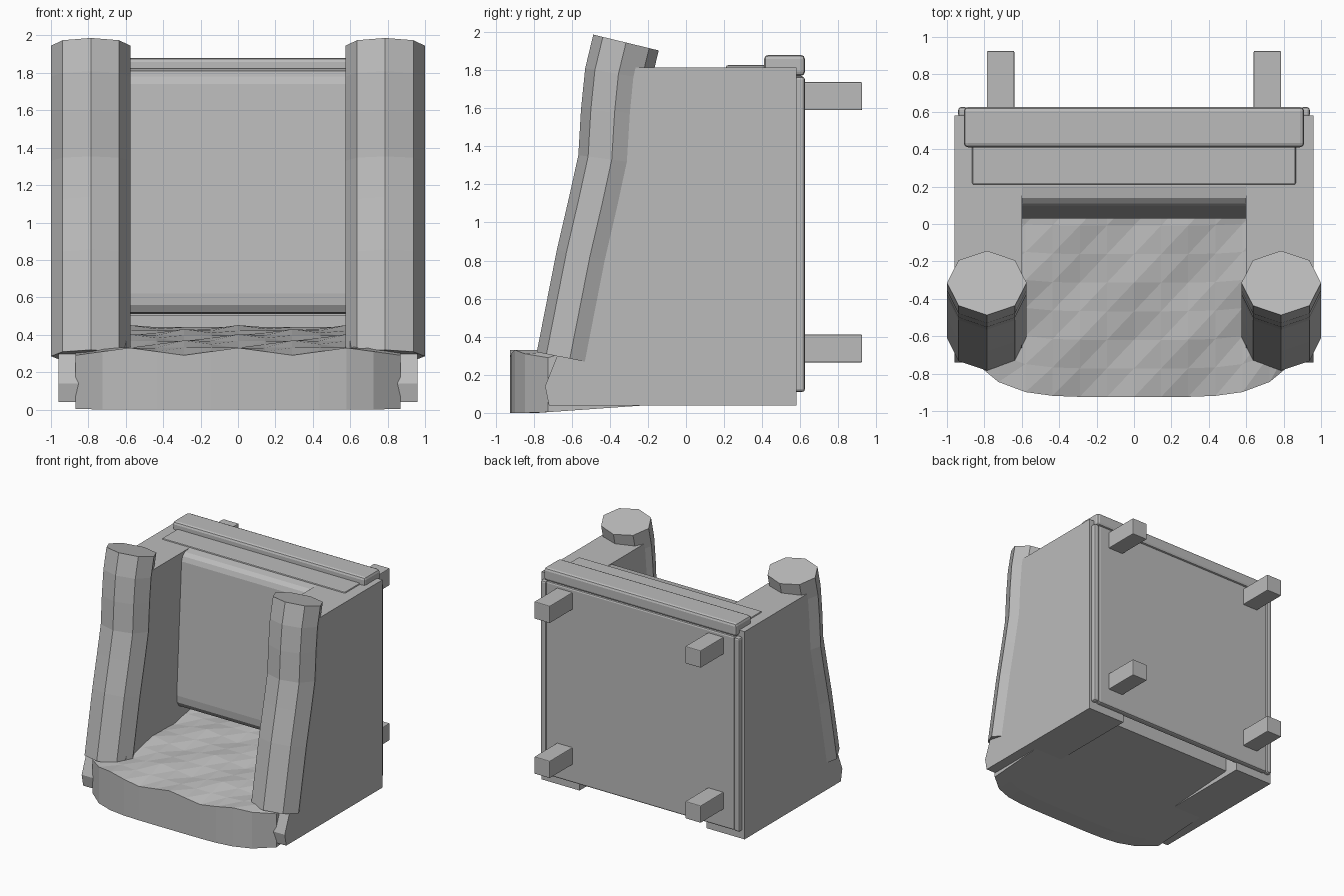
import bpy, bmesh, math
from mathutils import Vector

if "Cube" in bpy.data.objects:
    bpy.data.objects.remove(bpy.data.objects["Cube"], do_unlink=True)

GREY = (0.5, 0.5, 0.5, 1)
fabric = bpy.data.materials.new("grey_fabric")
fabric.use_nodes = True
fabric.diffuse_color = GREY
fabric.node_tree.nodes["Principled BSDF"].inputs["Base Color"].default_value = GREY


def finish(name, bm, bevel=0, segments=2):
    bmesh.ops.recalc_face_normals(bm, faces=bm.faces)
    mesh = bpy.data.meshes.new(name)
    bm.to_mesh(mesh)
    bm.free()
    mesh.materials.append(fabric)
    obj = bpy.data.objects.new(name, mesh)
    bpy.context.collection.objects.link(obj)
    if bevel:
        mod = obj.modifiers.new("soft_edges", "BEVEL")
        mod.width, mod.segments = bevel, segments
    return obj


def box(name, x, y, z, bevel=0.0):
    bm = bmesh.new()
    bmesh.ops.create_cube(bm, size=1)
    for v in bm.verts:
        v.co = [lo + (c + 0.5) * (hi - lo) for c, (lo, hi) in zip(v.co, (x, y, z))]
    return finish(name, bm, bevel)


def extrude_profile(name, profile, x0, x1, bevel=0):
    """Extrude a y-z outline along x."""
    bm = bmesh.new()
    face = bm.faces.new([bm.verts.new((x0, y, z)) for y, z in profile])
    new = bmesh.ops.extrude_face_region(bm, geom=[face])["geom"]
    for v in new:
        if isinstance(v, bmesh.types.BMVert):
            v.co.x = x1
    return finish(name, bm, bevel)


# Centre line of the arm rolls in the y-z plane, bottom to top
ROLL = [(-0.61, 0.285), (-0.505, 0.82), (-0.44, 1.1), (-0.39, 1.33),
        (-0.375, 1.58), (-0.355, 1.78), (-0.315, 1.945)]


def arm_roll(name, cx):
    """Sweep a flattened octagon along the roll centre line."""
    bm = bmesh.new()
    rings = []
    for i, p in enumerate(ROLL):
        a, b = Vector(ROLL[max(i - 1, 0)]), Vector(ROLL[min(i + 1, len(ROLL) - 1)])
        d = (b - a).normalized()
        ring = []
        for k in range(8):
            t = k * math.pi / 4
            depth = 0.177 * math.sin(t)
            ring.append(bm.verts.new((cx + 0.213 * math.cos(t),
                                      p[0] + d.y * depth, p[1] - d.x * depth)))
        rings.append(ring)
    for lower, upper in zip(rings, rings[1:]):
        for k in range(8):
            n = (k + 1) % 8
            bm.faces.new((lower[k], lower[n], upper[n], upper[k]))
    bm.faces.new(rings[0])
    bm.faces.new(rings[-1])
    return finish(name, bm)


# Arms: flat panel with a roll on its front edge
panel = [(0.58, 0.04), (-0.72, 0.04), (-0.74, 0.14), (-0.68, 0.29)]
panel += [(y + 0.05, z) for y, z in ROLL[1:-1]] + [(-0.3, 1.815), (0.58, 1.815)]
for side, s in (("left", 1), ("right", -1)):
    extrude_profile(side + "_arm_panel", panel, s * 0.6, s * 0.96)
    arm_roll(side + "_arm_roll", s * 0.787)


# Seat: quilted top with a bowed front and slightly tilted underside
COLS, ROWS = 12, 9
bm = bmesh.new()
bmesh.ops.create_grid(bm, x_segments=COLS, y_segments=ROWS, size=1)
for v in bm.verts:
    x, t = v.co.x * 0.87, (v.co.y + 1) / 2
    front = -0.925 + 0.2 * abs(v.co.x) ** 5
    y = front + t * (0.45 - front)
    quilt = 0.02 * math.cos(math.pi * x / 0.29) * math.cos(math.pi * t * ROWS / 2)
    rise = 0.31 + 0.19 * t - 0.06 * t * t
    v.co = (x, y, rise + quilt)
top_faces = list(bm.faces)
new = bmesh.ops.extrude_face_region(bm, geom=top_faces, use_keep_orig=True)["geom"]
for v in new:
    if isinstance(v, bmesh.types.BMVert):
        v.co.z = max(0, 0.07 * (v.co.y + 0.78))
bmesh.ops.triangulate(bm, faces=top_faces, quad_method="FIXED")
finish("seat_cushion", bm)

# Backrest cushion with a leaning, rounded front
extrude_profile("backrest_cushion",
                [(0.4, 1.81), (0.2, 1.815), (0.14, 1.805), (0.11, 1.78), (0.095, 1.74),
                 (0.03, 0.62), (0.035, 0.56), (0.06, 0.52), (0.1, 0.51), (0.4, 0.51)],
                -0.6, 0.6)
box("back_core", (-0.6, 0.6), (0.35, 0.58), (0.5, 1.81))

# Top rails
box("top_slab", (-0.865, 0.865), (0.21, 0.43), (1.75, 1.826), 0.01)
box("top_rail", (-0.91, 0.91), (0.41, 0.625), (1.77, 1.88), 0.022)

# Rear cover with side battens
box("rear_cover", (-0.89, 0.89), (0.56, 0.62), (0.11, 1.77), 0.015)
for side, s in (("left", 1), ("right", -1)):
    box(side + "_rear_batten", sorted((s * 0.89, s * 0.94)), (0.57, 0.625), (0.11, 1.765), 0.015)

# Four square legs
for side, s in (("left", 1), ("right", -1)):
    for level, z in (("lower", 0.265), ("upper", 1.59)):
        box(f"{side}_{level}_leg", sorted((s * 0.64, s * 0.787)),
            (0.6, 0.925), (z, z + 0.147), 0.006)
